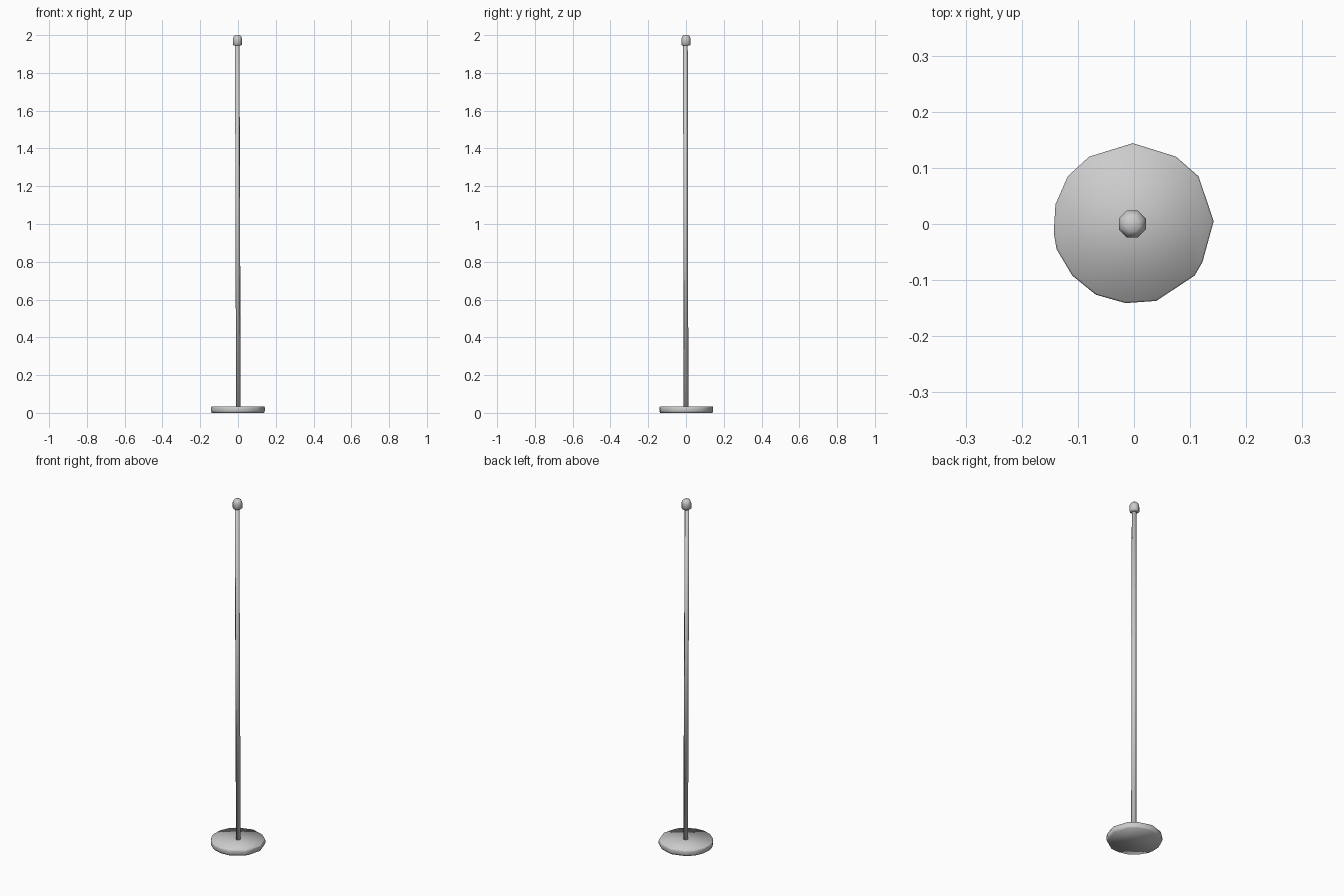
import bpy, bmesh, math

if "Cube" in bpy.data.objects:
    bpy.data.objects.remove(bpy.data.objects["Cube"])

def loft(name, rings):
    """Skin a stack of equal-count vertex rings and cap both ends."""
    bm = bmesh.new()
    loops = [[bm.verts.new(p) for p in ring] for ring in rings]
    n = len(loops[0])
    for a, b in zip(loops, loops[1:]):
        for i in range(n):
            j = (i + 1) % n
            bm.faces.new((a[i], a[j], b[j], b[i]))
    bm.faces.new(loops[0][::-1])
    bm.faces.new(loops[-1])
    bmesh.ops.recalc_face_normals(bm, faces=bm.faces)
    for f in bm.faces:
        f.smooth = True
    me = bpy.data.meshes.new(name)
    bm.to_mesh(me)
    bm.free()
    ob = bpy.data.objects.new(name, me)
    bpy.context.collection.objects.link(ob)
    return ob

def ring(cx, cy, z, r, n, turn=0.0):
    return [(cx + r * math.cos(turn + 2 * math.pi * i / n),
             cy + r * math.sin(turn + 2 * math.pi * i / n), z) for i in range(n)]

# Weighted foot: slightly uneven low-poly disc
outline = [(0.142, 0.005), (0.115, 0.085), (0.075, 0.12), (-0.002, 0.144),
           (-0.08, 0.12), (-0.118, 0.085), (-0.14, 0.035), (-0.143, -0.015),
           (-0.138, -0.045), (-0.11, -0.092), (-0.068, -0.126),
           (-0.015, -0.141), (0.04, -0.137), (0.108, -0.092), (0.122, -0.068)]
foot = [[(x * s, y * s, z) for x, y in outline]
        for s, z in ((0.97, 0.0), (1.0, 0.01), (1.0, 0.027), (0.98, 0.034))]
loft("base_disc", foot)

# Thin pole, leaning a touch toward -x at the top
loft("pole", [ring(0.002, 0.0, 0.03, 0.013, 6, 0.3),
              ring(-0.004, -0.003, 1.96, 0.0125, 6, 0.3)])

# Rounded cap on top of the pole
loft("top_knob", [ring(-0.003, 0, z, r, 8, math.pi / 8)
                  for z, r in ((1.945, 0.02), (1.95, 0.026), (1.98, 0.026),
                               (1.992, 0.022), (2.0, 0.014))])
